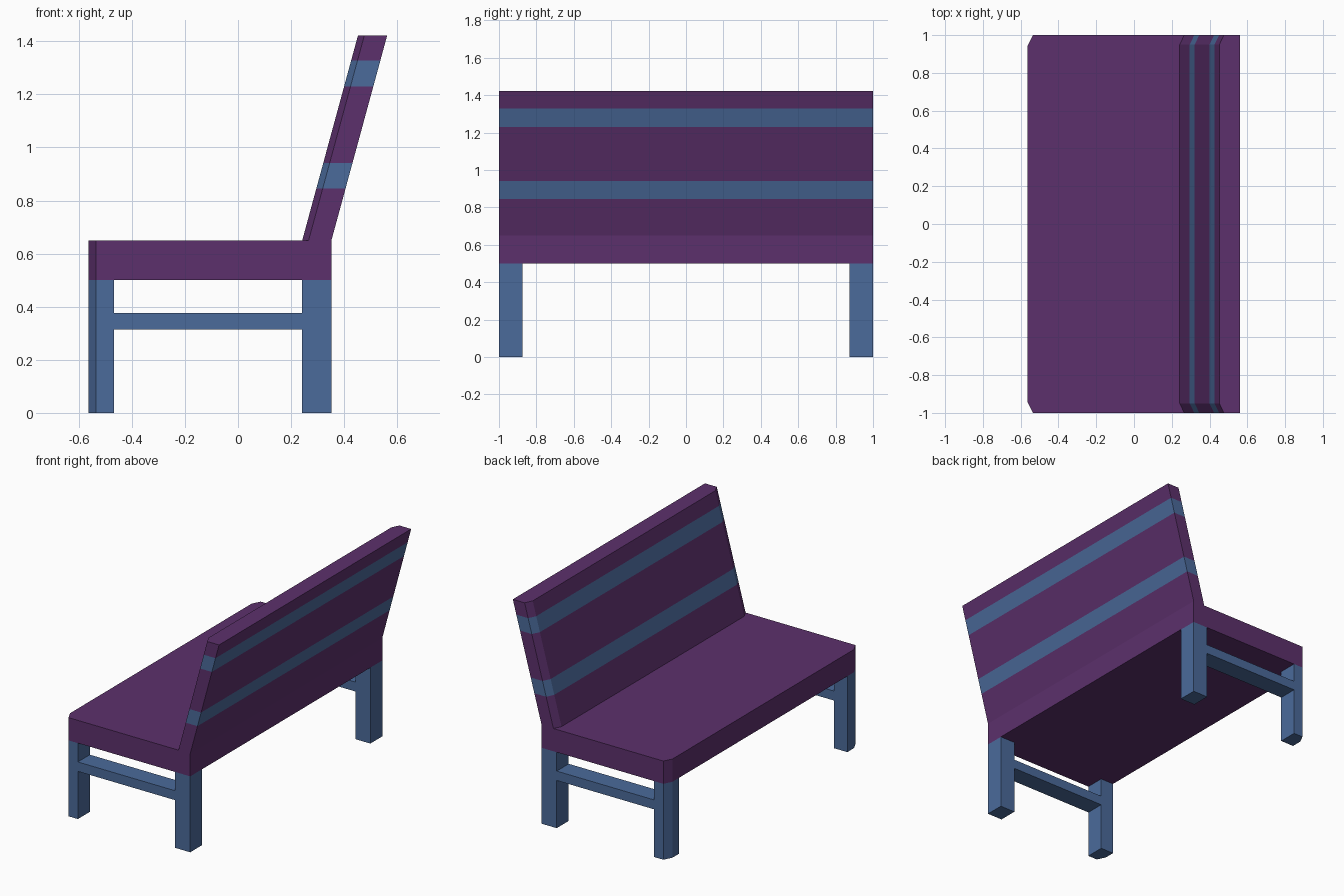
import bpy, bmesh

if "Cube" in bpy.data.objects:
    bpy.data.objects.remove(bpy.data.objects["Cube"])


def material(name, rgb):
    m = bpy.data.materials.new(name)
    m.diffuse_color = (*rgb, 1)
    m.use_nodes = True
    m.node_tree.nodes["Principled BSDF"].inputs["Base Color"].default_value = m.diffuse_color
    return m


PURPLE = material("purple", (0.107, 0.030, 0.150))
BLUE = material("blue", (0.070, 0.145, 0.328))


def stack(name, outline, levels, bands):
    """Loft an (x, y) outline through (z, x shift) levels, one material per band."""
    bm = bmesh.new()
    rings = [[bm.verts.new((x + dx, y, z)) for x, y in outline] for z, dx in levels]
    mats = list(dict.fromkeys(bands))
    n = len(outline)
    for low, high, mat in zip(rings, rings[1:], bands):
        for i in range(n):
            j = (i + 1) % n
            f = bm.faces.new((low[i], low[j], high[j], high[i]))
            f.material_index = mats.index(mat)
    bm.faces.new(rings[0][::-1]).material_index = mats.index(bands[0])
    bm.faces.new(rings[-1]).material_index = mats.index(bands[-1])
    bmesh.ops.recalc_face_normals(bm, faces=bm.faces)
    mesh = bpy.data.meshes.new(name)
    bm.to_mesh(mesh)
    bm.free()
    for m in mats:
        mesh.materials.append(m)
    bpy.context.collection.objects.link(bpy.data.objects.new(name, mesh))


def plank(x0, x1, cut_x, cut_y):
    """Full-width outline with the two corners on the sitting side cut off."""
    return [(x0, 1 - cut_y), (x0, cut_y - 1), (x0 + cut_x, -1),
            (x1, -1), (x1, 1), (x0 + cut_x, 1)]


def block(x0, x1, s):
    return [(x0, s * 0.875), (x1, s * 0.875), (x1, s), (x0, s)]


FRONT, REAR = -0.563, 0.352
LEG_F, LEG_R = -0.467, 0.242

# Seat
stack("seat", plank(FRONT, REAR, 0.028, 0.055), [(0.5, 0), (0.65, 0)], [PURPLE])

# Leaning backrest with two painted stripes
heights = [0.65, 0.845, 0.942, 1.23, 1.328, 1.422]
lean = 0.21 / (heights[-1] - heights[0])
stack("backrest", plank(LEG_R, REAR, 0.024, 0.05),
      [(z, (z - 0.65) * lean) for z in heights],
      [PURPLE, BLUE, PURPLE, BLUE, PURPLE])

# Legs and stretchers on both ends
for side, s in (("left", -1), ("right", 1)):
    front = [(FRONT, s * 0.875), (LEG_F, s * 0.875), (LEG_F, s),
             (FRONT + 0.028, s), (FRONT, s * 0.945)]
    stack("front_leg_" + side, front, [(0, 0), (0.5, 0)], [BLUE])
    stack("back_leg_" + side, block(LEG_R, REAR, s), [(0, 0), (0.5, 0)], [BLUE])
    stack("stretcher_" + side, block(LEG_F, LEG_R, s), [(0.314, 0), (0.376, 0)], [BLUE])
